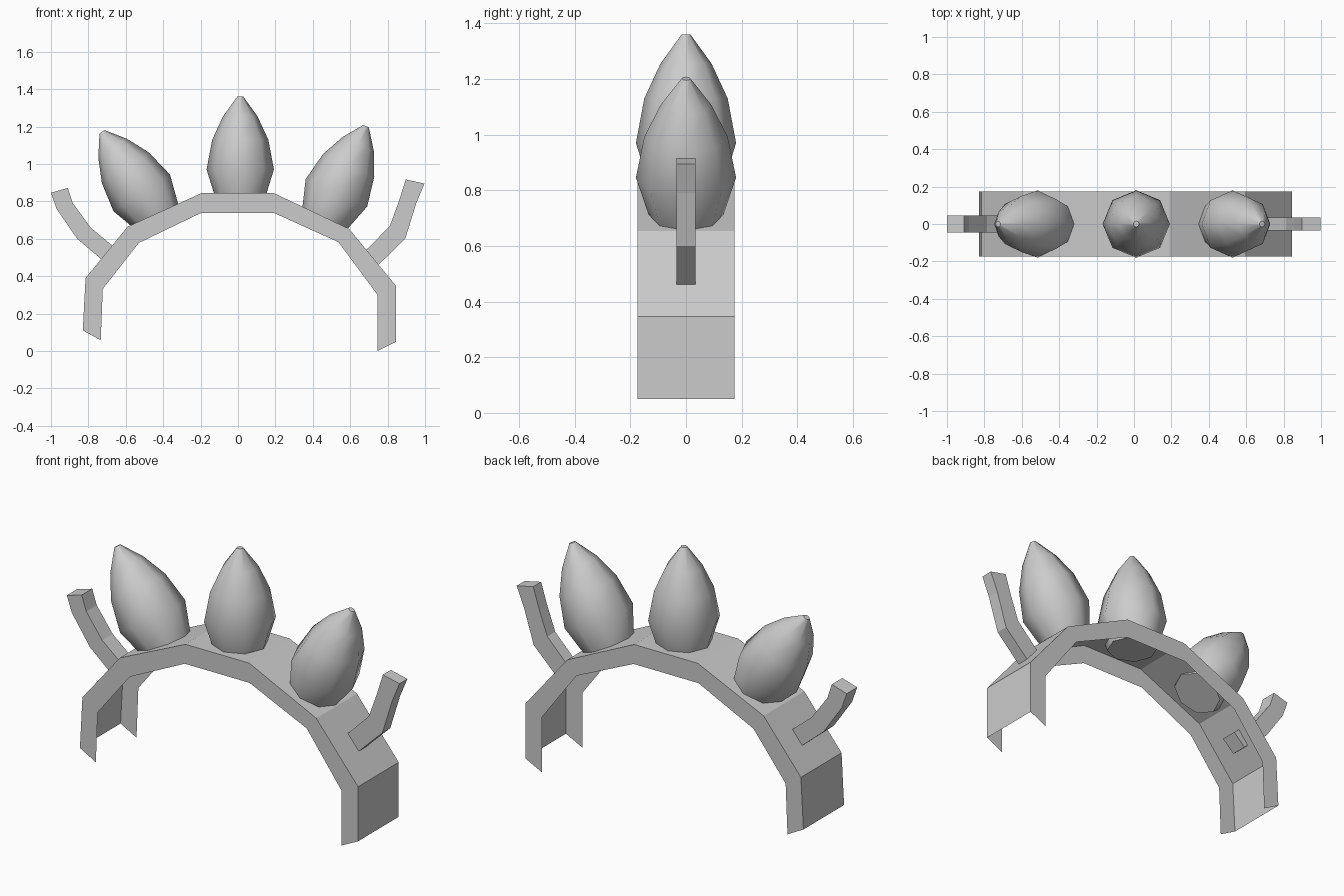
import bpy, bmesh, math
from mathutils import Matrix, Vector

cube = bpy.data.objects.get("Cube")
if cube:
    bpy.data.objects.remove(cube, do_unlink=True)

grey = bpy.data.materials.new("plain_grey")
grey.use_nodes = True
GREY = (0.6, 0.6, 0.6, 1)
grey.diffuse_color = GREY
grey.node_tree.nodes["Principled BSDF"].inputs["Base Color"].default_value = GREY


def finish(name, bm, smooth=False):
    mesh = bpy.data.meshes.new(name)
    bm.to_mesh(mesh)
    bm.free()
    mesh.materials.append(grey)
    obj = bpy.data.objects.new(name, mesh)
    bpy.context.collection.objects.link(obj)
    if smooth:
        bpy.ops.object.select_all(action='DESELECT')
        obj.select_set(True)
        bpy.context.view_layer.objects.active = obj
        bpy.ops.object.shade_smooth_by_angle(angle=math.radians(50))
    return obj


def strip(name, outer, inner, half, closed):
    """Sweep a bent outline across y; an unclosed one is a channel open inside."""
    bm = bmesh.new()
    rings = []
    for (ox, oz), (ix, iz) in zip(outer, inner):
        rings.append([bm.verts.new(p) for p in (
            (ix, -half, iz), (ox, -half, oz), (ox, half, oz), (ix, half, iz))])
    sides = 4 if closed else 3
    for a, b in zip(rings, rings[1:]):
        for i in range(sides):
            j = (i + 1) % 4
            bm.faces.new((a[i], a[j], b[j], b[i]))
    if closed:
        bm.faces.new(rings[0][::-1])
        bm.faces.new(rings[-1])
        bmesh.ops.recalc_face_normals(bm, faces=bm.faces)
    return finish(name, bm)


def spike(name, tip, tilt):
    """Eight-sided bud, profile given as (distance below the tip, radius)."""
    profile = [(0.55, 0.13), (0.39, 0.18), (0.23, 0.15), (0.105, 0.092), (0, 0.016)]
    bm = bmesh.new()
    rings = []
    for drop, r in profile:
        rings.append([bm.verts.new((r * math.cos(k * math.pi / 4),
                                    r * math.sin(k * math.pi / 4), -drop))
                      for k in range(8)])
    for a, b in zip(rings, rings[1:]):
        for i in range(8):
            j = (i + 1) % 8
            bm.faces.new((a[i], a[j], b[j], b[i]))
    bm.faces.new(rings[0][::-1])
    bm.faces.new(rings[-1])
    turn = Matrix.Rotation(math.radians(tilt), 4, 'Y')
    bm.transform(Matrix.Translation(Vector(tip)) @ turn)
    return finish(name, bm, smooth=True)


# Arched band, hollow on its inner side
strip("arched_band",
      [(-0.83, 0.11), (-0.815, 0.39), (-0.59, 0.665), (-0.193, 0.845),
       (0.19, 0.845), (0.594, 0.653), (0.846, 0.347), (0.846, 0.05)],
      [(-0.734, 0.058), (-0.723, 0.332), (-0.53, 0.578), (-0.198, 0.738),
       (0.193, 0.738), (0.537, 0.582), (0.746, 0.3), (0.746, 0)],
      0.175, False)

# Three buds standing on the band
spike("middle_spike", (0.012, 0, 1.36), 0)
spike("left_spike", (0.685, 0, 1.202), 24)
spike("right_spike", (-0.727, 0, 1.172), -33)

# Bent side arms, pushed slightly into the band
strip("left_arm",
      [(0.73, 0.44), (0.894, 0.6), (0.953, 0.79), (0.997, 0.895)],
      [(0.66, 0.515), (0.812, 0.668), (0.86, 0.8), (0.897, 0.917)],
      0.034, True)
strip("right_arm",
      [(-0.71, 0.473), (-0.86, 0.6), (-0.97, 0.76), (-1.0, 0.846)],
      [(-0.64, 0.537), (-0.787, 0.659), (-0.883, 0.79), (-0.91, 0.872)],
      0.045, True)
